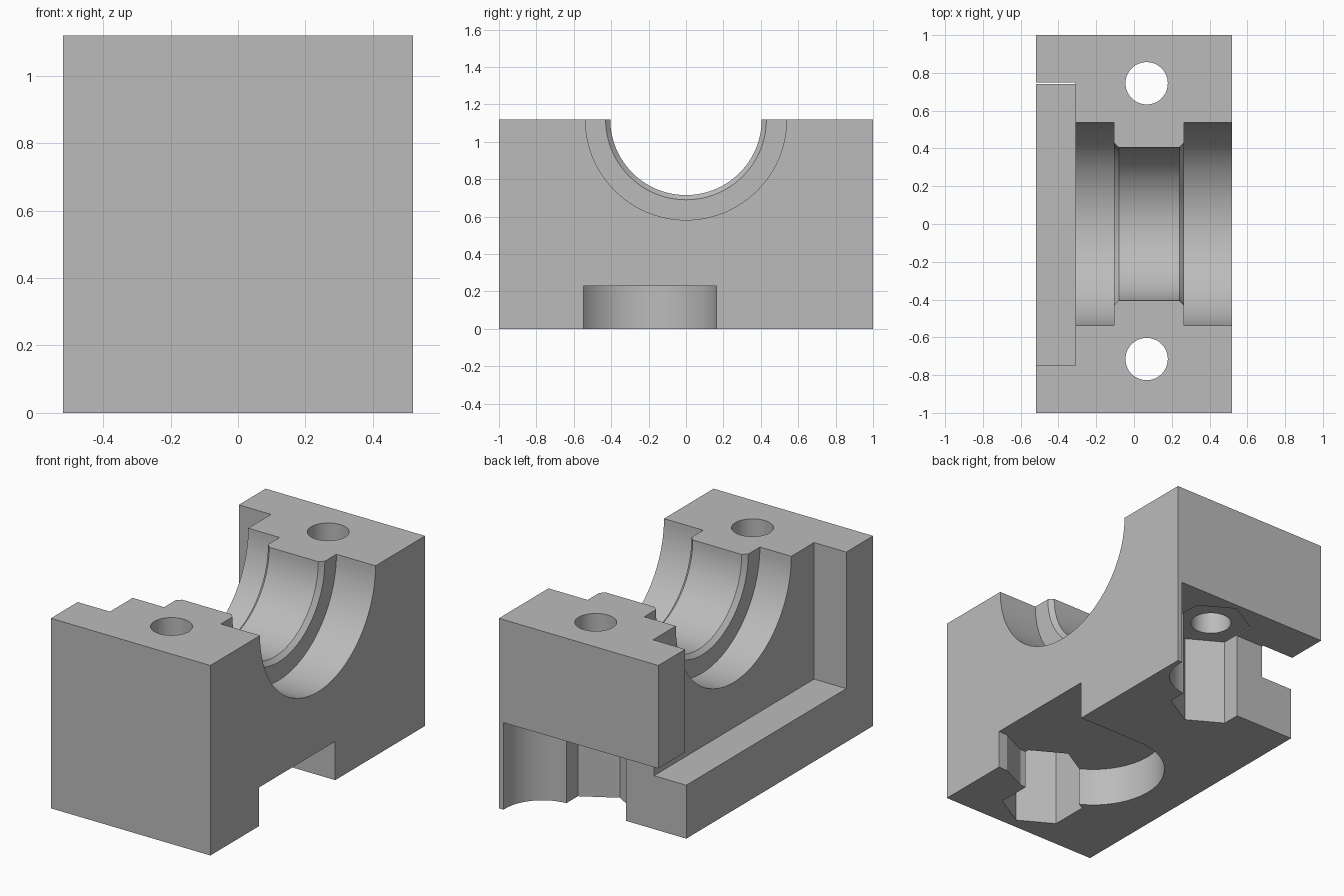
import bpy, bmesh, math
from mathutils import Matrix

cube = bpy.data.objects.get("Cube")
if cube:
    bpy.data.objects.remove(cube, do_unlink=True)

H = 1.12
grey = bpy.data.materials.new("plain_grey")
grey.use_nodes = True
grey.diffuse_color = (0.5, 0.5, 0.5, 1)
grey.node_tree.nodes["Principled BSDF"].inputs["Base Color"].default_value = (0.5, 0.5, 0.5, 1)


def finish(name, bm):
    bmesh.ops.recalc_face_normals(bm, faces=bm.faces)
    mesh = bpy.data.meshes.new(name)
    bm.to_mesh(mesh)
    bm.free()
    mesh.materials.append(grey)
    obj = bpy.data.objects.new(name, mesh)
    bpy.context.collection.objects.link(obj)
    return obj


def prism(name, outline, z0, z1):
    """Extrude an xy outline between two heights."""
    bm = bmesh.new()
    face = bm.faces.new([bm.verts.new((x, y, z0)) for x, y in outline])
    new = bmesh.ops.extrude_face_region(bm, geom=[face])["geom"]
    verts = [v for v in new if isinstance(v, bmesh.types.BMVert)]
    bmesh.ops.translate(bm, verts=verts, vec=(0, 0, z1 - z0))
    return finish(name, bm)


def box(name, x0, x1, y0, y1, z0, z1):
    return prism(name, [(x0, y0), (x1, y0), (x1, y1), (x0, y1)], z0, z1)


def arc(cx, cy, r, a0, a1, n):
    angles = [math.radians(a0 + (a1 - a0) * i / n) for i in range(n + 1)]
    return [(cx + r * math.cos(a), cy + r * math.sin(a)) for a in angles]


def lathe_x(name, profile, z, n=96):
    """Revolve (x, radius) points around a line along x."""
    bm = bmesh.new()
    rings = []
    for x, r in profile:
        rings.append([bm.verts.new((x, py, z + pz)) for py, pz in arc(0, 0, r, 0, 360, n)[:-1]])
    for a, b in zip(rings, rings[1:]):
        for i in range(n):
            j = (i + 1) % n
            bm.faces.new((a[i], a[j], b[j], b[i]))
    bm.faces.new(rings[0])
    bm.faces.new(rings[-1])
    return finish(name, bm)


body = box("bearing_block", -0.52, 0.52, -1, 1, 0, H)

cutters = [
    # stepped bore with chamfered shoulders
    lathe_x("bore_cutter", [(-0.7, 0.538), (-0.105, 0.538), (-0.105, 0.43), (-0.08, 0.405),
                            (0.24, 0.405), (0.265, 0.43), (0.265, 0.538), (0.7, 0.538)], H),
    # side recess, open at the top
    box("recess_cutter", -0.7, -0.31, -0.75, 0.75, 0.315, 1.4),
    # undercut at the back end with one rounded corner
    prism("undercut_cutter", [(-0.7, 1.2), (-0.7, 0.74)]
          + arc(0.25, 0.98, 0.24, -90, 0, 16) + [(0.49, 1.2)], -0.2, 0.513),
    # rounded slot underneath, open at one side
    prism("slot_cutter", [(0.7, 0.163)] + arc(0.1, -0.232, 0.395, 90, 270, 32)
          + [(0.3, -0.625), (0.46, -0.55), (0.7, -0.545)], -0.2, 0.228),
]
# bolt holes with hexagonal nut pockets
for end, y in (("front", -0.715), ("back", 0.745)):
    cutters.append(prism(end + "_hole_cutter", arc(0.067, y, 0.112, 0, 360, 48)[:-1], -0.3, 1.4))
    cutters.append(prism(end + "_nut_cutter", arc(0.067, y, 0.225, 30, 390, 6)[:-1], -0.25, 0.52))

bpy.context.view_layer.objects.active = body
for cutter in cutters:
    mod = body.modifiers.new(cutter.name, "BOOLEAN")
    mod.operation = "DIFFERENCE"
    mod.solver = "EXACT"
    mod.object = cutter
    bpy.ops.object.modifier_apply(modifier=mod.name)
    bpy.data.objects.remove(cutter, do_unlink=True)

for o in bpy.context.selected_objects:
    o.select_set(False)
body.select_set(True)
bpy.ops.object.shade_smooth_by_angle(angle=math.radians(20))
